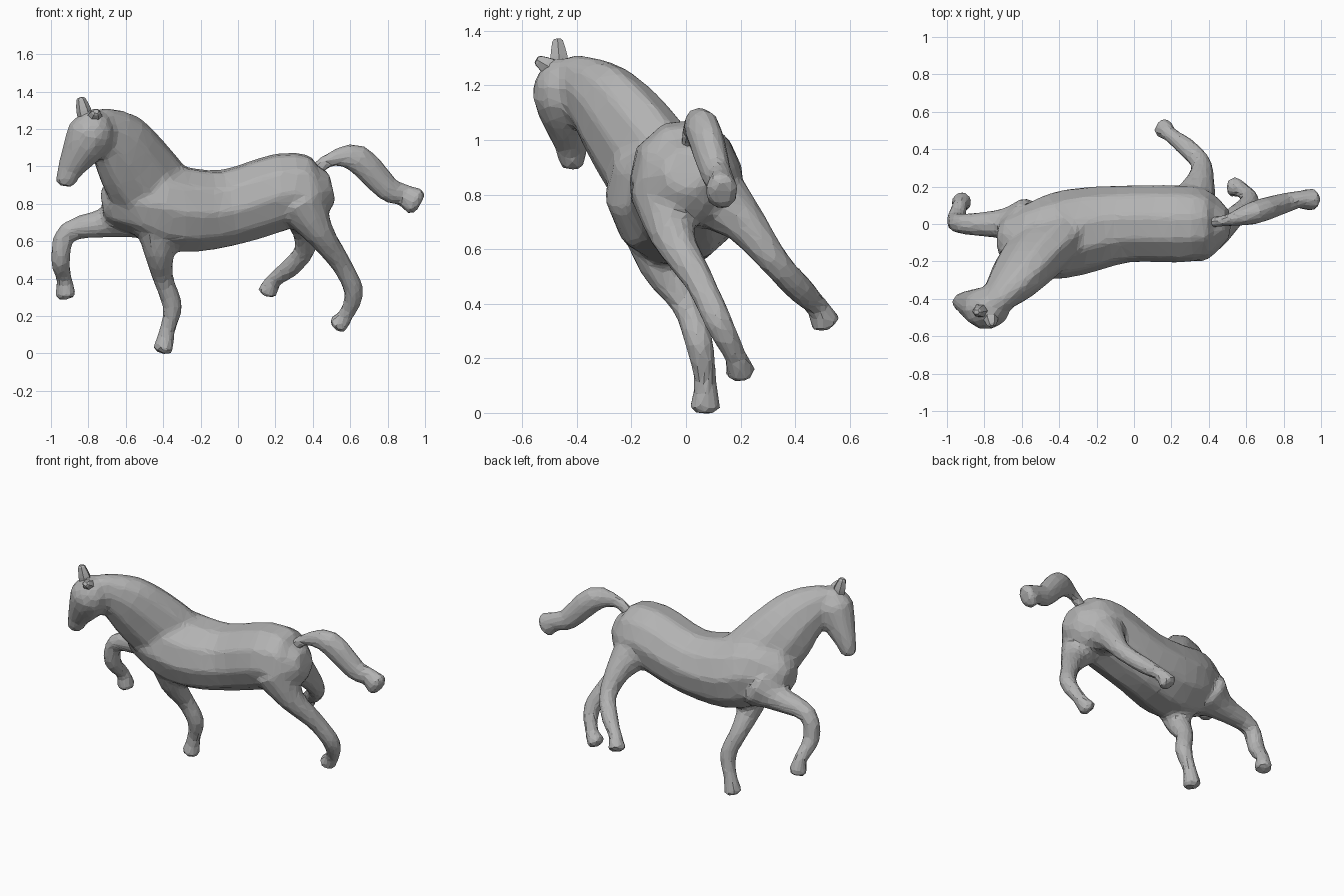
import bpy, bmesh, math
from mathutils import Vector

if "Cube" in bpy.data.objects:
    bpy.data.objects.remove(bpy.data.objects["Cube"])

colour = (.45, .45, .45, 1)
grey = bpy.data.materials.new("plain grey")
grey.use_nodes = True
grey.diffuse_color = colour
grey.node_tree.nodes["Principled BSDF"].inputs["Base Color"].default_value = colour


def smooth_path(points, steps=3):
    """Catmull-Rom path through (x, y, z, radius) points, with rounded ends."""
    points = [Vector(p) for p in points]
    padded = [points[0], *points, points[-1]]
    path = []
    for before, start, end, after in zip(padded, padded[1:], padded[2:], padded[3:]):
        for step in range(steps):
            t = step / steps
            bend = (end - before) * t + (2 * before - 5 * start + 4 * end - after) * t ** 2
            path.append(start + (bend + (3 * start - before - 3 * end + after) * t ** 3) / 2)
    path.append(points[-1])
    return [end_cap(path[0], path[1]), *path, end_cap(path[-1], path[-2])]


def end_cap(end, inner):
    """A smaller station just beyond an end of the path."""
    outward = (end - inner).to_3d().normalized()
    return Vector((*(end.to_3d() + outward * end.w * .35), end.w * .6))


def loft(bm, points, up, flatness, sides):
    """Closed tube along the path; flatness is its width over its depth."""
    path = smooth_path(points)
    rings = []
    for i, station in enumerate(path):
        centre, radius = station.to_3d(), station.w
        tangent = (path[min(i + 1, len(path) - 1)] - path[max(i - 1, 0)]).to_3d().normalized()
        depth = Vector(up)
        depth = (depth - tangent * depth.dot(tangent)).normalized() * radius
        width = tangent.cross(depth) * flatness
        angles = [math.tau * k / sides for k in range(sides)]
        rings.append([bm.verts.new(centre + depth * math.cos(a) + width * math.sin(a))
                      for a in angles])
    for ring, following in zip(rings, rings[1:]):
        for k in range(sides):
            n = (k + 1) % sides
            bm.faces.new((ring[k], ring[n], following[n], following[k]))
    bm.faces.new(rings[0])
    bm.faces.new(rings[-1])


def make_object(name, parts, sides=10):
    """Build one object from (points, up, flatness) parts."""
    bm = bmesh.new()
    for points, up, flatness in parts:
        loft(bm, points, up, flatness, sides)
    bmesh.ops.recalc_face_normals(bm, faces=bm.faces)
    mesh = bpy.data.meshes.new(name)
    bm.to_mesh(mesh)
    bm.free()
    mesh.materials.append(grey)
    obj = bpy.data.objects.new(name, mesh)
    bpy.context.collection.objects.link(obj)
    return obj


def faceted_skin(obj, voxel):
    """Fuse overlapping lofts and reduce them to irregular flat facets."""
    fuse = obj.modifiers.new("fuse", 'REMESH')
    fuse.mode = 'VOXEL'
    fuse.voxel_size = voxel
    soften = obj.modifiers.new("soften", 'SMOOTH')
    soften.iterations = 6
    facet = obj.modifiers.new("facet", 'DECIMATE')
    facet.ratio = .12


def leg(*joints):
    """Every leg tapers alike: shoulder, elbow, forearm, knee, pastern, hoof."""
    taper = (.15, .085, .057, .054, .043, .06)
    points = [(*joint, radius) for joint, radius in zip(joints, taper)]
    return points, ahead, 1


ahead = Vector((-1, 0, 0))

# Trunk, leaning sideways, from rump to chest
torso = ([(.46, 0, .88, .13), (.4, 0, .87, .18), (.25, 0, .87, .21), (-.05, 0, .78, .21),
          (-.3, -.04, .77, .235), (-.5, -.08, .82, .22), (-.68, -.08, .8, .13)],
         (0, -.4, .9), 1)

# Arched neck, deep from crest to throat
neck = ([(-.42, -.07, .82, .23), (-.54, -.18, .98, .22), (-.64, -.3, 1.13, .18),
         (-.76, -.43, 1.23, .1)], (.7, .3, .6), .7)

# Head, from poll to muzzle
head = ([(-.77, -.45, 1.27, .08), (-.79, -.45, 1.17, .13), (-.9, -.42, .98, .07),
         (-.92, -.42, .91, .055)], ahead, .9)

# Legs, from shoulder or haunch to hoof
left_foreleg = leg((-.42, -.11, .72), (-.42, -.09, .54), (-.4, 0, .4),
                   (-.35, .05, .25), (-.38, .07, .12), (-.4, .07, .02))
right_foreleg = leg((-.58, 0, .75), (-.7, 0, .7), (-.91, 0, .65),
                    (-.95, .02, .5), (-.93, .1, .4), (-.92, .12, .31))
left_hind_leg = leg((.34, -.06, .8), (.43, -.05, .65), (.55, .05, .48),
                    (.62, .12, .33), (.58, .18, .21), (.53, .2, .15))
right_hind_leg = leg((.3, .07, .82), (.35, .21, .7), (.36, .32, .56),
                     (.28, .41, .46), (.19, .48, .39), (.16, .51, .33))

body = make_object("horse_body", [torso, neck, head, left_foreleg, right_foreleg,
                                  left_hind_leg, right_hind_leg])
faceted_skin(body, .018)

# Tail, raised at the dock and swept back
tail_path = [(.42, .01, .98, .04), (.5, .02, 1.04, .04), (.64, .06, 1.04, .08),
             (.8, .11, .88, .07), (.88, .13, .85, .06), (.95, .13, .81, .08)]
tail = make_object("tail", [(tail_path, (0, 0, 1), .8)])
faceted_skin(tail, .014)

# Ears, one upright and one turned out
for name, root, tip in (("right_ear", (-.81, -.46, 1.24), (-.84, -.47, 1.36)),
                        ("left_ear", (-.77, -.47, 1.25), (-.76, -.54, 1.29))):
    middle = (Vector(root) + Vector(tip)) / 2
    ear_path = [(*root, .04), (*middle, .04), (*tip, .025)]
    make_object(name, [(ear_path, ahead, .9)], sides=6)
